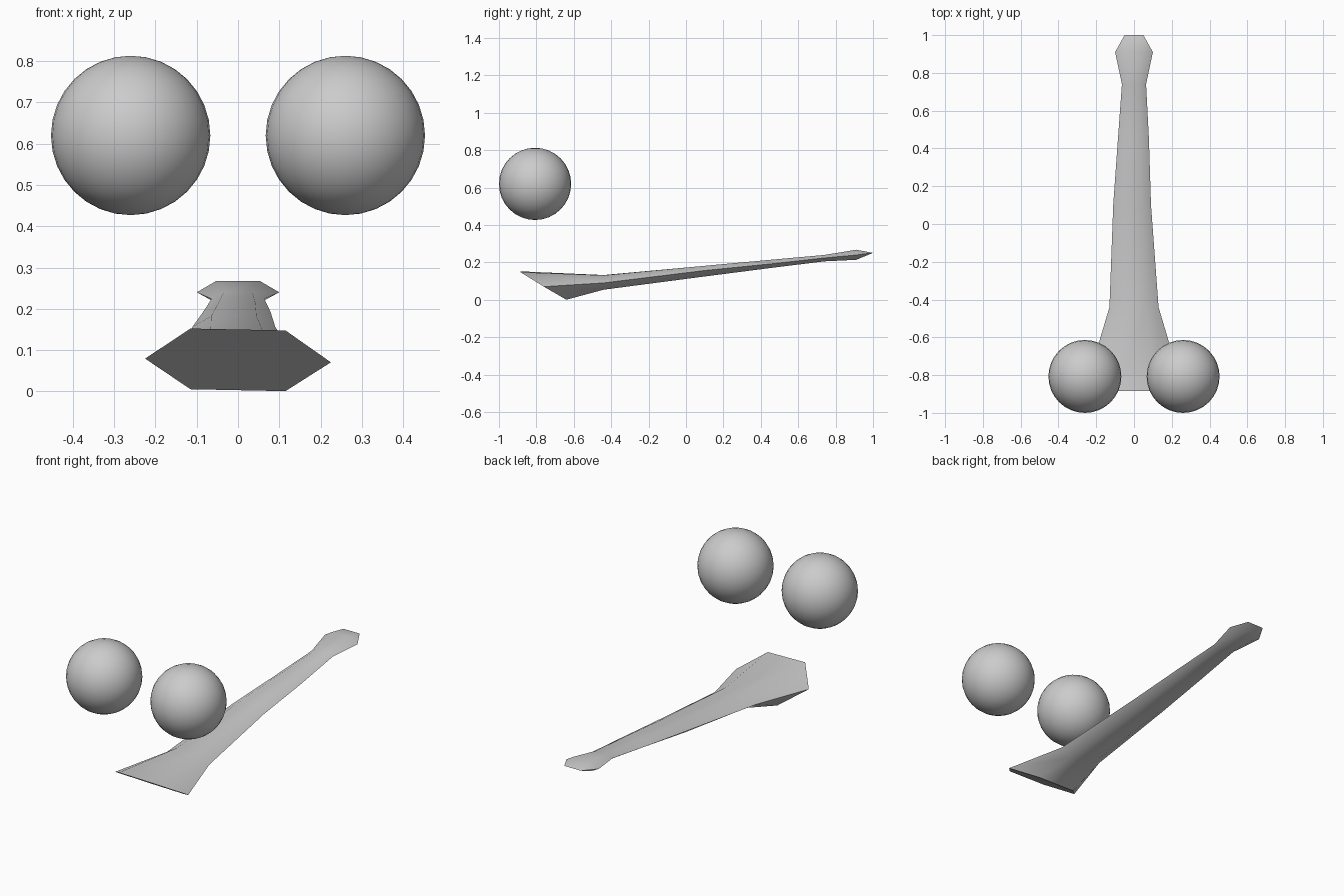
import bpy, bmesh, math

if "Cube" in bpy.data.objects:
    bpy.data.objects.remove(bpy.data.objects["Cube"])

grey = bpy.data.materials.new("plain grey")
grey.diffuse_color = (0.6, 0.6, 0.6, 1)
grey.use_nodes = True
grey.node_tree.nodes["Principled BSDF"].inputs["Base Color"].default_value = grey.diffuse_color


def finish(name, bm, angle):
    mesh = bpy.data.meshes.new(name)
    bm.to_mesh(mesh)
    bm.free()
    obj = bpy.data.objects.new(name, mesh)
    bpy.context.collection.objects.link(obj)
    mesh.materials.append(grey)
    bpy.ops.object.select_all(action='DESELECT')
    obj.select_set(True)
    bpy.context.view_layer.objects.active = obj
    bpy.ops.object.shade_smooth_by_angle(angle=math.radians(angle))
    return obj


# Pair of balls
for side, x in (("left", -0.26), ("right", 0.26)):
    bm = bmesh.new()
    bmesh.ops.create_uvsphere(bm, u_segments=32, v_segments=16, radius=0.193)
    bmesh.ops.translate(bm, verts=bm.verts, vec=(x, -0.807, 0.62))
    finish(side + "_ball", bm, 60)

# Tapered six-sided bar: y of top, middle, bottom; z of the same;
# half width of middle and of flats; sideways shift; roll slope
rings = [
    ((-0.885, -0.76, -0.64), (0.150, 0.075, 0.003), 0.225, 0.115, 0.0, -0.02),
    ((-0.44,) * 3, (0.132, 0.092, 0.055), 0.13, 0.067, 0.0, -0.01),
    ((0.10,) * 3, (0.182, 0.157, 0.125), 0.10, 0.055, -0.01, 0.0),
    ((0.45,) * 3, (0.214, 0.192, 0.170), 0.082, 0.045, -0.003, 0.0),
    ((0.74,) * 3, (0.240, 0.224, 0.206), 0.064, 0.035, 0.0, 0.0),
    ((0.91,) * 3, (0.268, 0.240, 0.214), 0.10, 0.052, 0.0, 0.0),
]
bm = bmesh.new()
loops = []
for (yt, ym, yb), (zt, zm, zb), wide, flat, shift, roll in rings:
    outline = [(-flat, yt, zt), (flat, yt, zt), (wide, ym, zm),
               (flat, yb, zb), (-flat, yb, zb), (-wide, ym, zm)]
    loops.append([bm.verts.new((x + shift, y, z + roll * x)) for x, y, z in outline])
for a, b in zip(loops, loops[1:]):
    for i in range(6):
        j = (i + 1) % 6
        bm.faces.new((a[i], a[j], b[j], b[i]))
bm.faces.new(loops[0])

# Wedge tip closing the far end
left = bm.verts.new((-0.05, 1.0, 0.251))
right = bm.verts.new((0.05, 1.0, 0.251))
e = loops[-1]
bm.faces.new((e[0], e[1], right, left))
bm.faces.new((e[3], e[4], left, right))
for a, b, tip in ((e[1], e[2], right), (e[2], e[3], right),
                  (e[4], e[5], left), (e[5], e[0], left)):
    bm.faces.new((a, b, tip))
bmesh.ops.recalc_face_normals(bm, faces=bm.faces)
finish("tapered_bar", bm, 45)
